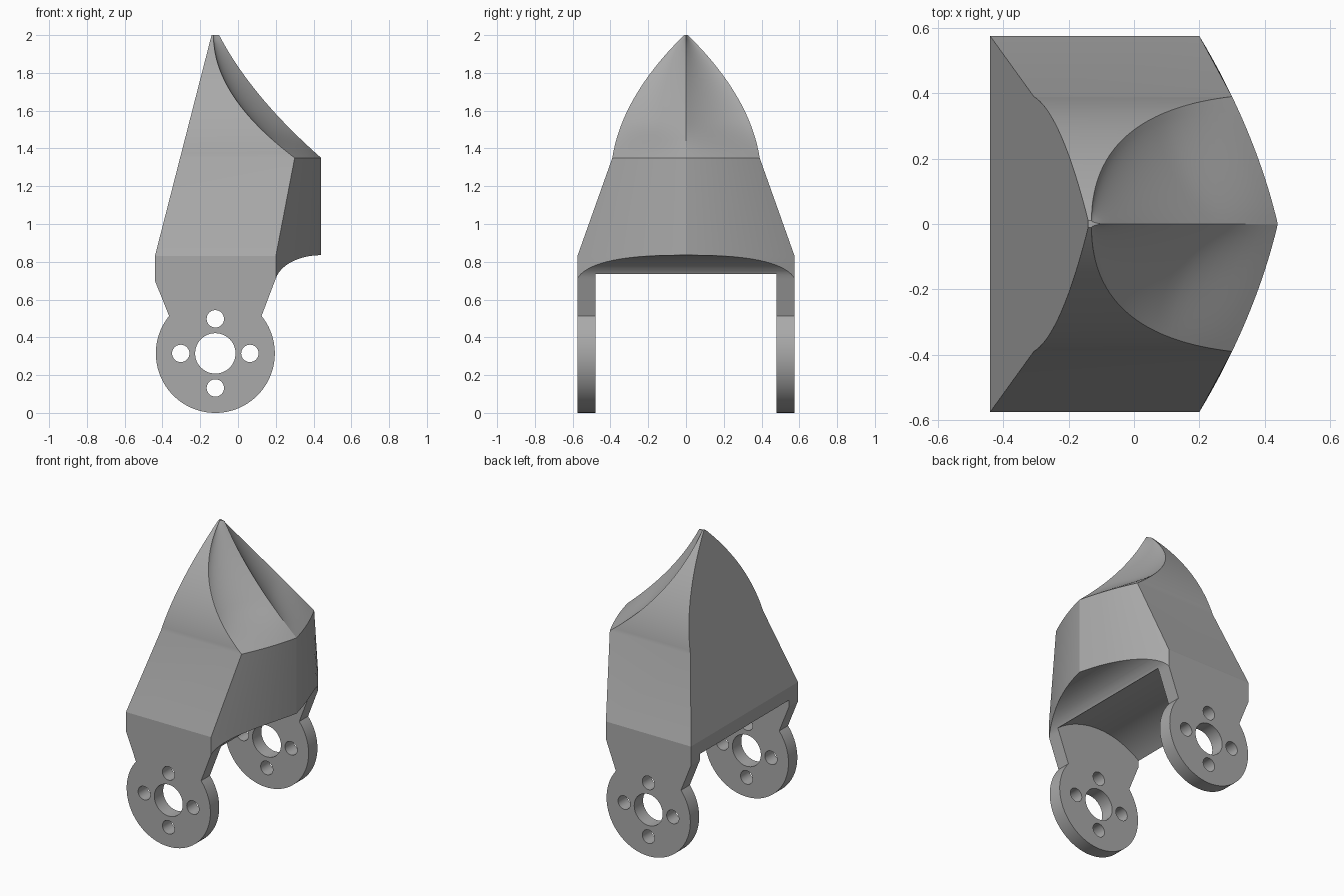
import bpy, bmesh
from math import sin, cos, radians

if "Cube" in bpy.data.objects:
    bpy.data.objects.remove(bpy.data.objects["Cube"])

HUB_X, HUB_Z, HUB_R = -0.12, 0.315, 0.315
SHOULDER, BROW, TOP = 0.83, 1.35, 2.0
HALF_WIDTH, INNER = 0.575, 0.48
COLS, ROWS = 32, 28

grey = bpy.data.materials.new("plain grey")
grey.use_nodes = True
grey.diffuse_color = (0.4, 0.4, 0.4, 1)
grey.node_tree.nodes["Principled BSDF"].inputs["Base Color"].default_value = (0.4, 0.4, 0.4, 1)


def finish(bm, name):
    bmesh.ops.recalc_face_normals(bm, faces=bm.faces)
    mesh = bpy.data.meshes.new(name)
    bm.to_mesh(mesh)
    bm.free()
    mesh.materials.append(grey)
    obj = bpy.data.objects.new(name, mesh)
    bpy.context.collection.objects.link(obj)
    return obj


def prism(name, outline, half):
    """Extrude an x-z outline along y."""
    bm = bmesh.new()
    face = bm.faces.new([bm.verts.new((x, -half, z)) for x, z in outline])
    new = bmesh.ops.extrude_face_region(bm, geom=[face])["geom"]
    verts = [g for g in new if isinstance(g, bmesh.types.BMVert)]
    bmesh.ops.translate(bm, verts=verts, vec=(0, 2 * half, 0))
    return finish(bm, name)


def arc(cx, cz, rx, rz, start, end, steps):
    angles = [radians(start + (end - start) * i / steps) for i in range(steps + 1)]
    return [(cx + rx * cos(a), cz + rz * sin(a)) for a in angles]


def circle(cx, cz, r, steps=48):
    return arc(cx, cz, r, r, 0, 360, steps)[:-1]


def half_width(z):
    if z <= SHOULDER:
        return HALF_WIDTH
    if z <= BROW:
        return HALF_WIDTH + (0.39 - HALF_WIDTH) * (z - SHOULDER) / (BROW - SHOULDER)
    t = (z - BROW) / (TOP - BROW)
    return 0.39 - 0.1 * t - 0.28 * t * t


def back_x(z):
    return -0.44 + 0.30 * max(0, z - SHOULDER) / (TOP - SHOULDER)


def nose_x(s, z):
    """Bowed wall below the brow, twin hollows meeting at a ridge above it."""
    y = s * half_width(z)
    if z <= BROW:
        return 0.44 - 0.236 * y - 0.315 * y * y
    t = (z - BROW) / (TOP - BROW)
    ridge = 0.44 - 0.74 * t + 0.2 * t * t
    rim = -0.13 + 0.43 * (1 - t) ** 2
    k = min(1, t / 0.3)
    k = k * k * (3 - 2 * k)
    bowed = 1 - 0.66 * s - 0.34 * s * s
    hollow = (1 - s) ** 1.8
    return rim + (ridge - rim) * (bowed + (hollow - bowed) * k)


# Tapered body lofted from horizontal rings
bm = bmesh.new()
levels = [-0.1, SHOULDER, BROW] + [BROW + (TOP - BROW) * (i + 1) / ROWS for i in range(ROWS)]
rings = []
for z in levels:
    w = half_width(z)
    points = [(back_x(z), -w)]
    for i in range(COLS + 1):
        s = 2 * i / COLS - 1
        points.append((nose_x(abs(s), z), s * w))
    points.append((back_x(z), w))
    rings.append([bm.verts.new((x, y, z)) for x, y in points])
for low, high in zip(rings, rings[1:]):
    for i in range(len(low)):
        j = (i + 1) % len(low)
        bm.faces.new((low[i], low[j], high[j], high[i]))
bm.faces.new(rings[0])
bm.faces.new(rings[-1])
body = finish(bm, "pointed_bracket_body")

# Side outline: round hubs, necks and curved underside of the nose
outline = arc(HUB_X, HUB_Z, HUB_R, HUB_R, 141, 399, 64)
outline += arc(0.44, 0.68, 0.245, 0.155, 168.5, 90, 16)
outline += [(0.6, 0.835), (0.6, 2.2), (-0.524, 2.2), (-0.524, 0.9), (-0.44, 0.70)]
cutters = [(prism("outline_cutter", outline, 0.8), 'INTERSECT')]

# Rounded channel between the two arms
cutters.append((prism("channel_cutter", circle(HUB_X, HUB_Z, 0.535, 96), INNER), 'DIFFERENCE'))

# Axle hole and four bolt holes
cutters.append((prism("axle_cutter", circle(HUB_X, HUB_Z, 0.107), 0.8), 'DIFFERENCE'))
for dx, dz in ((1, 0), (-1, 0), (0, 1), (0, -1)):
    hole = circle(HUB_X + 0.183 * dx, HUB_Z + 0.183 * dz, 0.046, 32)
    cutters.append((prism("bolt_cutter", hole, 0.8), 'DIFFERENCE'))

bpy.ops.object.select_all(action='DESELECT')
bpy.context.view_layer.objects.active = body
body.select_set(True)
for cutter, operation in cutters:
    mod = body.modifiers.new("cut", 'BOOLEAN')
    mod.operation = operation
    mod.solver = 'EXACT'
    mod.object = cutter
    bpy.ops.object.modifier_apply(modifier=mod.name)
    bpy.data.objects.remove(cutter)

bpy.ops.object.shade_smooth_by_angle(angle=radians(14))
